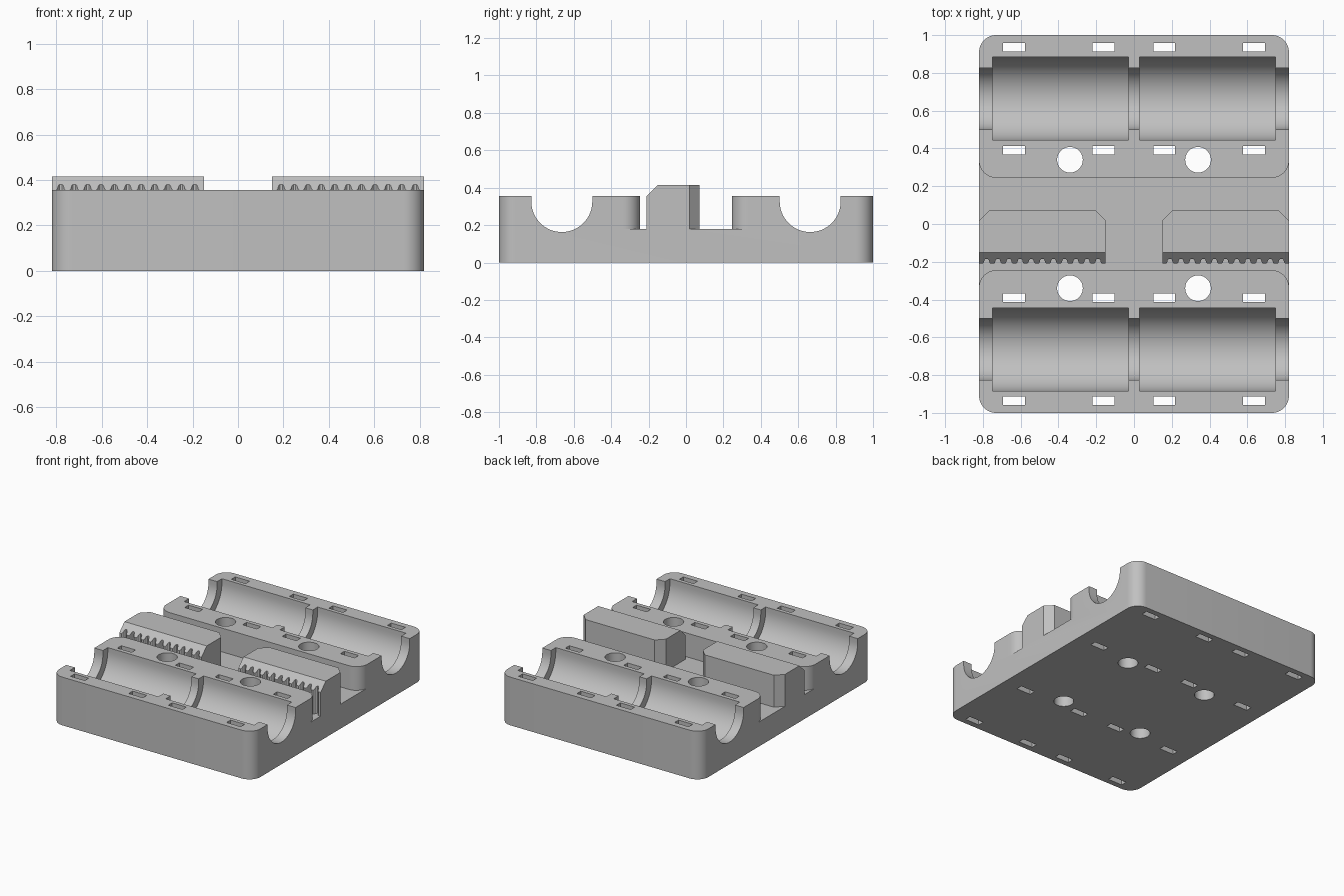
import bpy
import bmesh
from math import pi, cos, sin

if "Cube" in bpy.data.objects:
    bpy.data.objects.remove(bpy.data.objects["Cube"], do_unlink=True)

HALF_X, TOP, FLOOR = 0.82, 0.355, 0.18
CORNER = 0.09
RAIL_EDGE = 0.245
BEARING_Y, BEARING_Z = 0.664, 0.326

grey = bpy.data.materials.new("plain grey")
grey.use_nodes = True
colour = (0.53, 0.53, 0.53, 1)
grey.diffuse_color = colour
grey.node_tree.nodes["Principled BSDF"].inputs["Base Color"].default_value = colour


def arc(cx, cy, r, start, end, steps=12):
    """Points on an arc, angles in quarter turns."""
    angles = [(start + (end - start) * i / steps) * pi / 2 for i in range(steps + 1)]
    return [(cx + r * cos(a), cy + r * sin(a)) for a in angles]


def prism(bm, outline, lo, hi, axis="z"):
    """Extrude a closed outline along z, or a y-z outline along x."""
    def place(p, d):
        return (p[0], p[1], d) if axis == "z" else (d, p[0], p[1])
    bottom = [bm.verts.new(place(p, lo)) for p in outline]
    top = [bm.verts.new(place(p, hi)) for p in outline]
    bm.faces.new(bottom[::-1])
    bm.faces.new(top)
    n = len(outline)
    for i in range(n):
        j = (i + 1) % n
        bm.faces.new((bottom[i], bottom[j], top[j], top[i]))


def rectangle(cx, cy, w, h):
    x, y = w / 2, h / 2
    return [(cx - x, cy - y), (cx + x, cy - y), (cx + x, cy + y), (cx - x, cy + y)]


def finish(name, bm):
    bmesh.ops.recalc_face_normals(bm, faces=bm.faces)
    mesh = bpy.data.meshes.new(name)
    bm.to_mesh(mesh)
    bm.free()
    mesh.materials.append(grey)
    obj = bpy.data.objects.new(name, mesh)
    bpy.context.collection.objects.link(obj)
    return obj


def activate(obj):
    bpy.ops.object.select_all(action="DESELECT")
    obj.select_set(True)
    bpy.context.view_layer.objects.active = obj


def cut(obj, cutter_bm):
    cutter = finish("cutter", cutter_bm)
    cutter.hide_render = True
    mod = obj.modifiers.new("cut", "BOOLEAN")
    mod.operation, mod.solver, mod.object = "DIFFERENCE", "EXACT", cutter
    activate(obj)
    bpy.ops.object.modifier_apply(modifier=mod.name)
    bpy.data.objects.remove(cutter, do_unlink=True)


def smooth(obj):
    activate(obj)
    bpy.ops.object.shade_smooth_by_angle(angle=pi / 7)


def groove(y, r):
    """U-shaped trough profile, open at the top."""
    return arc(y, BEARING_Z, r, 2, 4, 32) + [(y + r, 0.5), (y - r, 0.5)]


# Carriage block with rounded upright corners
bm = bmesh.new()
ix, iy = HALF_X - CORNER, 1 - CORNER
block = []
for q, (sx, sy) in enumerate([(1, 1), (-1, 1), (-1, -1), (1, -1)]):
    block += arc(sx * ix, sy * iy, CORNER, q, q + 1)
prism(bm, block, 0, TOP)
carriage = finish("carriage_block", bm)

# Belt channel, leaving rounded inner corners on both rails
bm = bmesh.new()
side = arc(ix, RAIL_EDGE + CORNER, CORNER, 3, 4) + [(0.95, RAIL_EDGE + CORNER)]
right_side = [(x, -y) for x, y in side] + side[::-1]
channel = right_side + [(-x, -y) for x, y in right_side]
prism(bm, channel, FLOOR, 0.5)

# Rod troughs, tie slots and screw holes
for s in (-1, 1):
    prism(bm, groove(s * BEARING_Y, 0.163), -1, 1, "x")
    for x in (-0.635, -0.162, 0.16, 0.635):
        for y in (0.391, 0.935):
            prism(bm, rectangle(x, s * y, 0.116, 0.046), -0.1, 0.5)
    for x in (-0.339, 0.339):
        prism(bm, arc(x, s * 0.34, 0.068, 0, 4, 40)[:-1], -0.1, 0.5)
cut(carriage, bm)

# Wider bearing pockets
bm = bmesh.new()
for s in (-1, 1):
    for lo, hi in ((-0.75, -0.03), (0.03, 0.75)):
        prism(bm, groove(s * BEARING_Y, 0.22), lo, hi, "x")
cut(carriage, bm)
smooth(carriage)

# Toothed belt clamps
PITCH, FRONT, BACK, BEVEL = 0.059, -0.21, 0.073, 0.054
tooth = [(-0.021, 0), (-0.015, 0.006), (-0.011, 0.02), (-0.005, 0.026)]
tooth += [(-x, y) for x, y in tooth[::-1]]
for name, lo, hi in (("right_belt_clamp", -HALF_X, -0.15), ("left_belt_clamp", 0.15, HALF_X)):
    outline = [(lo, FRONT)]
    for k in range(11):
        outline += [(lo + 0.04 + k * PITCH + x, FRONT + y) for x, y in tooth]
    outline += [(hi, FRONT), (hi, BACK - BEVEL), (hi - BEVEL, BACK),
                (lo + BEVEL, BACK), (lo, BACK - BEVEL)]
    bm = bmesh.new()
    prism(bm, outline, FLOOR, 0.415)
    clamp = finish(name, bm)
    # Sloped lead-in along the toothed edge
    bm = bmesh.new()
    prism(bm, [(-0.25, 0.315), (-0.05, 0.515), (-0.25, 0.515)], -1, 1, "x")
    cut(clamp, bm)
    smooth(clamp)
